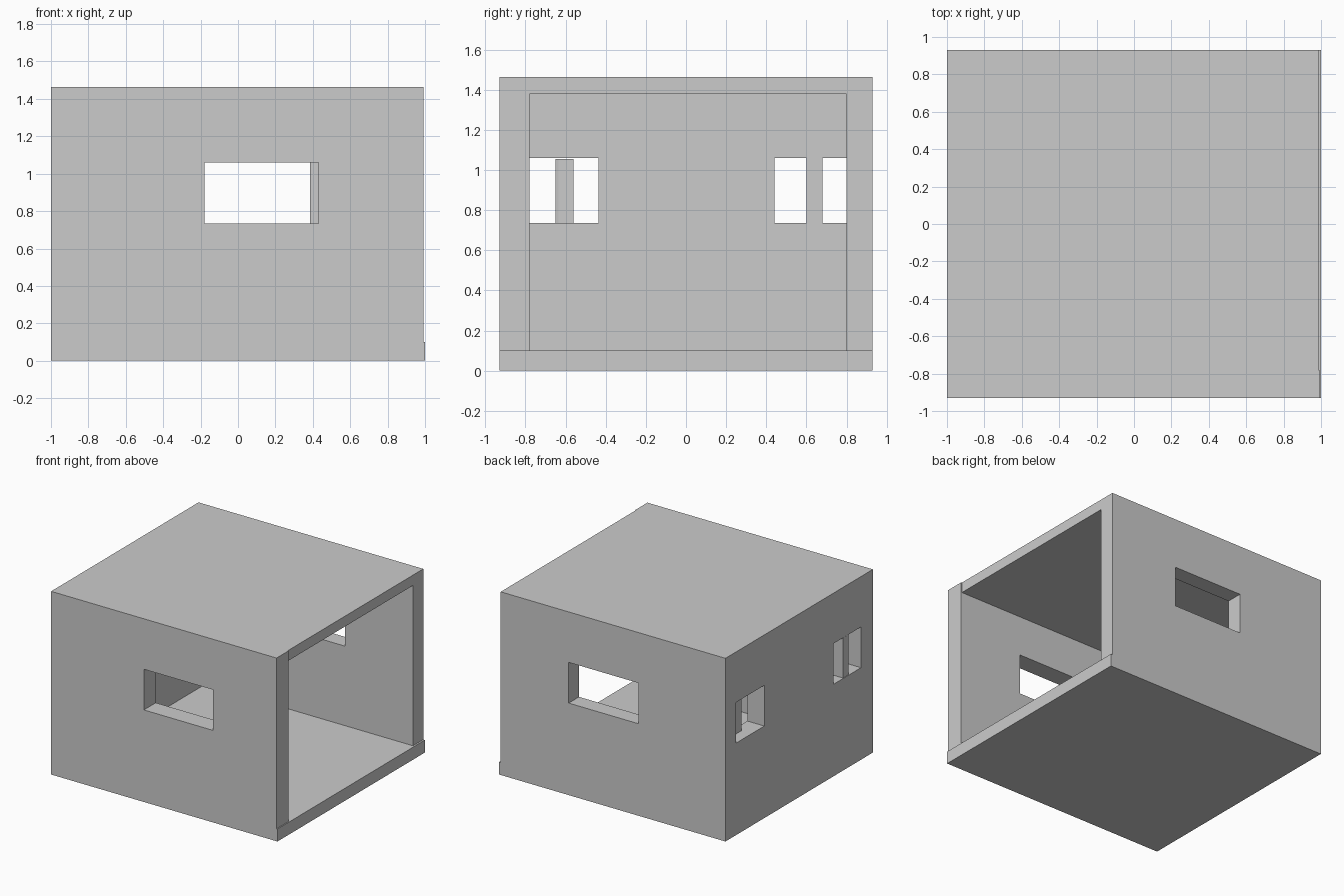
import bpy
import bmesh

if "Cube" in bpy.data.objects:
    bpy.data.objects.remove(bpy.data.objects["Cube"])


def prism(name, outline, z0, z1):
    """Extrude a counter-clockwise plan outline from z0 to z1."""
    bm = bmesh.new()
    base = bm.faces.new([bm.verts.new((x, y, z0)) for x, y in outline])
    top = bmesh.ops.extrude_face_region(bm, geom=[base])
    verts = [g for g in top["geom"] if isinstance(g, bmesh.types.BMVert)]
    bmesh.ops.translate(bm, verts=verts, vec=(0, 0, z1 - z0))
    bmesh.ops.recalc_face_normals(bm, faces=bm.faces[:])
    mesh = bpy.data.meshes.new(name)
    bm.to_mesh(mesh)
    bm.free()
    obj = bpy.data.objects.new(name, mesh)
    bpy.context.collection.objects.link(obj)
    return obj


def box(name, x, y, z):
    outline = [(x[0], y[0]), (x[1], y[0]), (x[1], y[1]), (x[0], y[1])]
    return prism(name, outline, *z)


def cut_window(wall, name, x, y):
    cutter = box(name + "_cutter", x, y, SILL)
    cutter.hide_render = True
    cutter.hide_viewport = True
    cutter.display_type = 'WIRE'
    mod = wall.modifiers.new(name, 'BOOLEAN')
    mod.operation = 'DIFFERENCE'
    mod.solver = 'EXACT'
    mod.object = cutter


SILL = (0.735, 1.06)      # window bottom and top
FLOOR, CEILING, TOP = 0.10, 1.38, 1.463
FRONT, BACK = -0.78, 0.80  # inner wall faces

# Floor slab, slightly proud on the open side
box("floor", (-1, 1), (-0.93, 0.93), (0, FLOOR))

# Long walls with one window each
front_wall = box("front_wall", (-1, 0.992), (-0.93, FRONT), (FLOOR, TOP))
cut_window(front_wall, "front_window", (-0.18, 0.43), (-1.1, -0.6))
back_wall = box("back_wall", (-1, 0.986), (BACK, 0.93), (FLOOR, TOP))
cut_window(back_wall, "back_window", (-0.23, 0.385), (0.6, 1.1))

# Closed end wall with two small windows
left_wall = box("left_wall", (-1, -0.85), (FRONT, BACK), (FLOOR, CEILING))
cut_window(left_wall, "left_window_front", (-1.2, -0.6), (-0.785, -0.435))
cut_window(left_wall, "left_window_back", (-1.2, -0.6), (0.44, 0.805))

# Roof slab between the long walls
box("roof", (-1, 0.986), (FRONT, BACK), (CEILING, TOP))

# Upright bars in the small windows; the front one is slightly skewed
prism("window_bar_front",
      [(-0.995, -0.63), (-0.91, -0.65), (-0.90, -0.635), (-0.90, -0.56), (-0.995, -0.56)],
      SILL[0], 1.055)
box("window_bar_back", (-0.91, -0.85), (0.60, 0.68), SILL)
